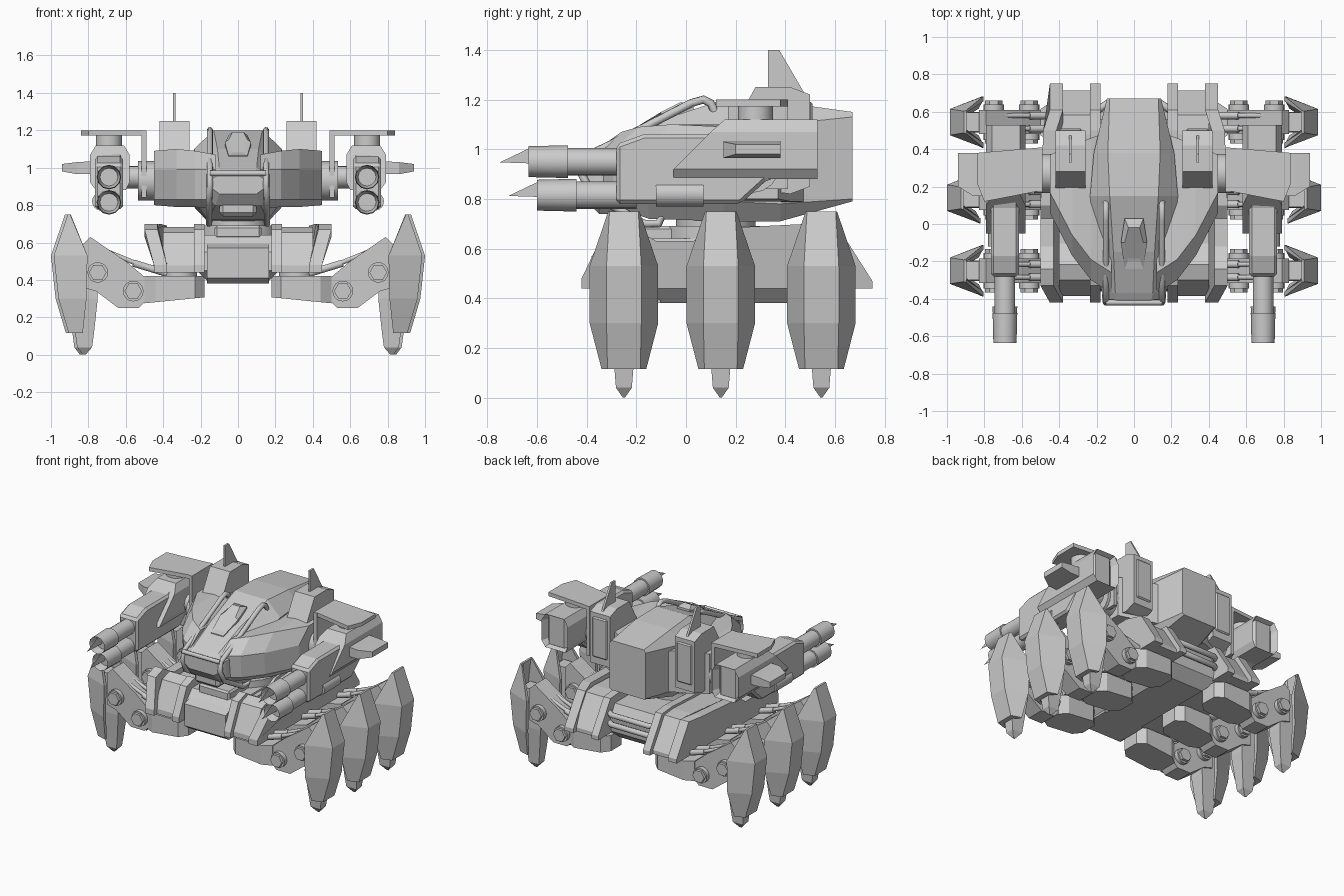
import bpy, bmesh, math
from mathutils import Vector

if "Cube" in bpy.data.objects:
    bpy.data.objects.remove(bpy.data.objects["Cube"])


def loft(name, rings, mirror=True, inset=None, bevel=0, smooth=False):
    """Skin a list of equal-length rings, cap both ends; inset=(width, depth) recesses the last cap."""
    bm = bmesh.new()
    vs = [[bm.verts.new(p) for p in r] for r in rings]
    n = len(rings[0])
    for a, b in zip(vs, vs[1:]):
        for i in range(n):
            j = (i + 1) % n
            bm.faces.new((a[i], a[j], b[j], b[i]))
    bm.faces.new(vs[0])
    cap = bm.faces.new(vs[-1])
    bmesh.ops.recalc_face_normals(bm, faces=bm.faces[:])
    if inset:
        bmesh.ops.inset_region(bm, faces=[cap], thickness=inset[0])
        nrm = cap.normal.copy()
        for v in cap.verts:
            v.co -= nrm * inset[1]
    me = bpy.data.meshes.new(name)
    bm.to_mesh(me)
    bm.free()
    ob = bpy.data.objects.new(name, me)
    bpy.context.collection.objects.link(ob)
    if bevel:
        m = ob.modifiers.new("bevel", 'BEVEL')
        m.width, m.segments = bevel, 1
    if mirror:
        ob.modifiers.new("mirror", 'MIRROR')
    if smooth:
        bpy.context.view_layer.objects.active = ob
        ob.select_set(True)
        bpy.ops.object.shade_smooth_by_angle(angle=math.radians(40))
        ob.select_set(False)
    return ob


def prism(name, pts, axis, a, b, **kw):
    """Extrude a 2D profile along an axis (profile order: yz, xz or xy)."""
    put = {'x': lambda p, t: (t, p[0], p[1]), 'y': lambda p, t: (p[0], t, p[1]),
           'z': lambda p, t: (p[0], p[1], t)}[axis]
    return loft(name, [[put(p, t) for p in pts] for t in (a, b)], **kw)


def box(name, x, y, z, **kw):
    return prism(name, [(x[0], y[0]), (x[1], y[0]), (x[1], y[1]), (x[0], y[1])], 'z', *z, **kw)


def cyl(name, p0, p1, r, n=16, r2=None, **kw):
    p0, p1 = Vector(p0), Vector(p1)
    q = (p1 - p0).to_track_quat('Z', 'Y')
    ring = lambda c, rr: [c + q @ Vector((rr * math.cos(t), rr * math.sin(t), 0))
                          for t in (math.tau * i / n for i in range(n))]
    return loft(name, [ring(p0, r), ring(p1, r if r2 is None else r2)], smooth=n > 8, **kw)


def tube(name, pts, r, mirror=True):
    cu = bpy.data.curves.new(name, 'CURVE')
    cu.dimensions, cu.bevel_depth, cu.bevel_resolution, cu.use_fill_caps = '3D', r, 2, True
    s = cu.splines.new('POLY')
    s.points.add(len(pts) - 1)
    for p, c in zip(s.points, pts):
        p.co = (*c, 1)
    ob = bpy.data.objects.new(name, cu)
    bpy.context.collection.objects.link(ob)
    if mirror:
        ob.modifiers.new("mirror", 'MIRROR')


# Cabin hull: eight-sided sections from nose to tail
hull = [(-.42, .09, .97, .14, .94, .89, .10, .86), (-.37, .10, 1.0, .16, .96, .84, .12, .80),
        (-.15, .11, 1.10, .21, 1.01, .79, .16, .72), (.15, .13, 1.20, .235, 1.10, .79, .16, .71),
        (.38, .14, 1.19, .215, 1.10, .78, .16, .71), (.67, .13, 1.15, .145, 1.13, .80, .13, .79)]
loft("cabin_hull", [[(xt, y, zt), (xm, y, zu), (xm, y, zl), (xb, y, zb), (-xb, y, zb),
                     (-xm, y, zl), (-xm, y, zu), (-xt, y, zt)]
                    for y, xt, zt, xm, zu, zl, xb, zb in hull], mirror=False)
loft("cabin_hatch", [[(w - .02, -.24 + e, 1.03 + h), (w, -.1, 1.10 + h), (w - .02, .03 - e, 1.14 + h),
                      (.02 - w, .03 - e, 1.14 + h), (-w, -.1, 1.10 + h), (.02 - w, -.24 + e, 1.03 + h)]
                     for w, e, h in ((.07, 0, 0), (.07, 0, .035), (.05, .05, .05))], mirror=False)
box("nose_vent", (-.1, .1), (-.37, -.2), (.74, .87), mirror=False, bevel=.02)

# Side sponsons
loft("hull_sponson", [[(x, f, .83), (x, f - .01, .99), (x, f + .1, t), (x, r, t), (x, r, b), (x, f + .06, b)]
                      for x, f, r, t, b in ((.12, -.36, .5, 1.07, .78), (.23, -.29, .46, 1.09, .79),
                                            (.33, -.16, .42, 1.10, .79), (.45, .07, .37, 1.09, .80))])

# Roll bars over the windshield
tube("roll_bar", [(.15, -.09, .75), (.155, -.11, .70), (.155, -.17, .70), (.155, -.38, .82), (.15, -.42, .90),
                  (.15, -.41, .97), (.15, -.30, 1.02), (.15, .02, 1.185), (.15, .07, 1.20),
                  (.15, .10, 1.185), (.15, .12, 1.14)], .017)
tube("roll_crossbar", [(-.15, -.42, .97), (.15, -.42, .97)], .015, mirror=False)

# Upper equipment boxes with fins
prism("equipment_box", [(.19, 1.09), (.28, 1.25), (.42, 1.25), (.5, 1.22), (.5, .85), (.42, .82), (.19, .85)],
      'x', .26, .42)
box("equipment_back_panel", (.28, .40), (.49, .51), (.9, 1.19), bevel=.008)
prism("equipment_fin", [(.33, 1.24), (.33, 1.4), (.375, 1.4), (.48, 1.22)], 'x', .334, .348)

# Arm joint, bracket and roof plate
cyl("arm_joint_disc", (.43, .27, .93), (.535, .27, .93), .105)
cyl("arm_joint_axle", (.5, .27, .95), (.62, .27, .95), .06)
box("arm_bracket", (.49, .515), (.17, .41), (.84, 1.2))
prism("arm_roof_plate", [(.49, .41), (.49, .18), (.80, .12), (.84, .22), (.84, .38)], 'z', 1.172, 1.2)
cyl("arm_roof_pivot", (.69, .28, 1.1), (.69, .28, 1.175), .07)

# Gun pods
prism("gun_pod", [(-.28, .78), (-.28, 1.02), (-.17, 1.06), (.10, 1.06), (.17, 1.12), (.5, 1.12),
                  (.5, .88), (.33, .88), (.22, .78)], 'x', .615, .765, bevel=.015)
shoulder = [(.60, .88), (.76, .88), (.79, .92), (.79, 1.07), (.76, 1.12), (.61, 1.12), (.58, 1.07), (.58, .92)]
loft("gun_shoulder", [[(x, max(-.05, -.05 + (z - .94) * 1.15), z) for x, z in shoulder],
                      [(x, .53, z) for x, z in shoulder]], inset=(.025, .05))
cyl("gun_side_drum", (.73, -.12, .82), (.73, .07, .82), .05)
loft("pod_side_spike", [[(x, a, z0), (x, b, z0), (x, b, z1), (x, a, z1)]
                        for x, a, b, z0, z1 in ((.76, .15, .38, .965, 1.035), (.86, .15, .38, .965, 1.03),
                                                (.94, .20, .38, .98, 1.02))])
for k, (z, end) in {"upper": (.95, -.635), "lower": (.815, -.60)}.items():
    cyl(k + "_barrel", (.69, -.2, z), (.69, end + .1, z), .055)
    cyl(k + "_muzzle", (.69, end + .16, z), (.69, end, z), .066, 12, .062, inset=(.014, .06))
    prism(k + "_muzzle_spike", [(end + .1, z + .055), (end, z + .052), (end - .115, z - .003), (end + .1, z - .01)],
          'x', .6895, .6905)

# Chassis core
loft("chassis_core", [[(-w, f, z), (w, f, z), (w, r, z), (-w, r, z)]
                      for w, f, r, z in ((.15, -.28, .52, .38), (.22, -.36, .60, .45),
                                         (.22, -.35, .61, .55), (.2, -.27, .56, .64))], mirror=False)
prism("chassis_nose", [(-.34, .38), (-.38, .41), (-.38, .57), (-.2, .63), (-.1, .38)], 'x', -.165, .165, mirror=False)
cyl("turret_ring", (0, .12, .62), (0, .12, .69), .22, 24, mirror=False)
cyl("turret_neck", (0, .12, .68), (0, .12, .76), .16, 24, mirror=False)
box("turret_front_block", (-.125, .125), (-.28, 0), (.62, .69), mirror=False, bevel=.012)
for z in (.52, .59):
    tube("rear_bar", [(-.22, .59, z), (-.15, .64, z), (.15, .64, z), (.22, .59, z)], .02, mirror=False)

# Side skids: a lower deck between an inner and a bent outer rail
skid = [(-.42, .44), (-.42, .48), (-.33, .67), (-.24, .70), (-.12, .63), (.03, .63), (.10, .68),
        (.5, .70), (.61, .69), (.75, .47), (.75, .44)]
small = [(.16 + (y - .16) * .94, .44 + (z - .44) * .93) for y, z in skid]
prism("skid_deck", small, 'x', .22, .40)
prism("skid_inner_rail", skid, 'x', .18, .235)
bend = lambda y: 0 if y < -.4 or y > .6 else (.05 if y < .2 else .035)
loft("skid_outer_rail", [[(x + bend(y), y, z) for y, z in skid] for x in (.38, .45)])

# Six legs
link = [(.48, .40), (.48, .30), (.53, .25), (.64, .25), (.76, .34), (.83, .36), (.83, .59), (.79, .63), (.60, .50)]
hip = [(.18, -.06), (.23, -.11), (.44, -.11), (.5, -.07), (.5, .07), (.44, .11), (.23, .11), (.18, .06)]
shell = [(.75, .925, .058, .912, .063, .016), (.53, 1.0, .07, .82, .138, .06),
         (.30, .975, .07, .825, .138, .06), (.115, .92, .066, .845, .09, .035)]
shin = [(.58, .77, .92, .05), (.30, .765, .92, .055), (.115, .785, .885, .038), (.04, .795, .875, .032),
        (0, .83, .845, .004)]
for leg, c in (("front", -.25), ("middle", .14), ("rear", .545)):
    d = 0 if leg == "middle" else -.015
    loft(leg + "_hip", [[(x, c + y, .325 - .1 * x) for x, y in hip], [(x, c + y, .42) for x, y in hip]])
    cyl(leg + "_hip_swivel", (.31, c, .41), (.31, c, .5), .09)
    prism(leg + "_thigh", link, 'y', c - .065, c + .065)
    for x, z in ((.56, .34), (.75, .44)):
        cyl(leg + "_bolt", (x, c - .115, z), (x, c + .115, z), .047, 6)
        cyl(leg + "_bolt_collar", (x, c - .095, z), (x, c + .095, z), .055)
    for s in (-.035, .035):
        cyl(leg + "_piston_sleeve", (.38, c + s, .435), (.56, c + s, .49), .02, 10)
        cyl(leg + "_piston_rod", (.5, c + s, .47), (.72, c + s, .56), .013, 10)
    loft(leg + "_shin", [[(a + d, c - h, z), (b + d, c - h, z), (b + d, c + h, z), (a + d, c + h, z)]
                         for z, a, b, h in shin])
    loft(leg + "_leg_armour", [[(xo + d, c - hc, z), (xo + d, c + hc, z), (xw + d, c + hw, z),
                                (xw + d, c + hw * .8, z), (xo - t + d, c + hc * .7, z),
                                (xo - t + d, c - hc * .7, z), (xw + d, c - hw * .8, z), (xw + d, c - hw, z)]
                               for z, xo, hc, xw, hw, t in shell])
